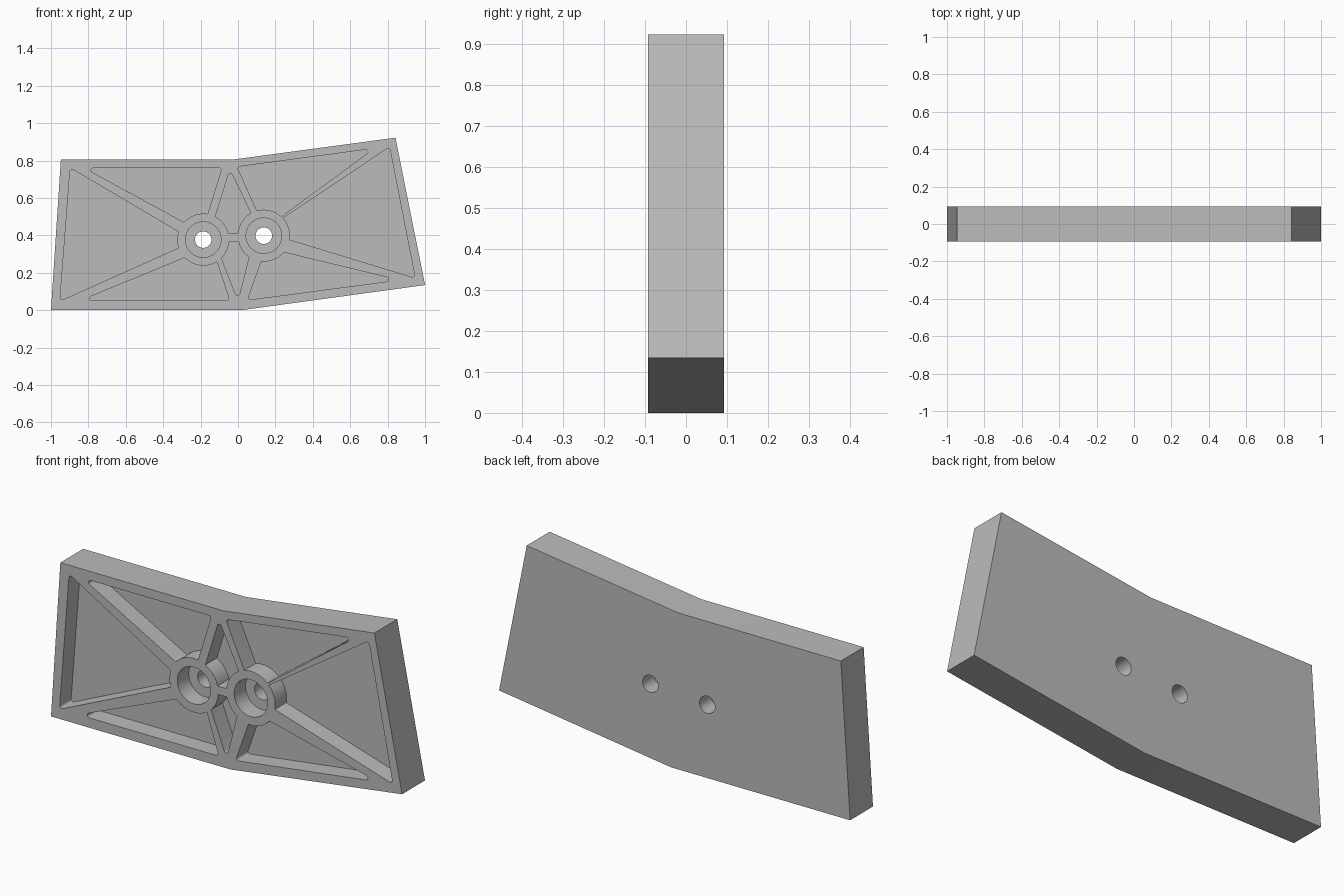
import bpy, bmesh, math
from mathutils import Vector

HALF = 0.093                      # half thickness of the plate
FLOOR = 0.0                       # y of pocket and counterbore floors
FILLET = 0.012
BOSSES = [(-0.186, 0.377), (0.138, 0.398)]

cube = bpy.data.objects.get("Cube")
if cube:
    bpy.data.objects.remove(cube)

grey = bpy.data.materials.new("light grey")
grey.use_nodes = True
grey.diffuse_color = (0.5, 0.5, 0.5, 1)
grey.node_tree.nodes["Principled BSDF"].inputs["Base Color"].default_value = (0.5, 0.5, 0.5, 1)


def rounded(points, radius, steps=8):
    """Replace every corner of an outline with a tangent arc."""
    result = []
    pts = [Vector(p) for p in points]
    for i, corner in enumerate(pts):
        a = (pts[i - 1] - corner).normalized()
        b = (pts[(i + 1) % len(pts)] - corner).normalized()
        half = a.angle(b) / 2
        centre = corner + (a + b).normalized() * radius / math.sin(half)
        tangent = radius / math.tan(half)
        start, end = corner + a * tangent - centre, corner + b * tangent - centre
        sweep = math.pi - 2 * half
        for k in range(steps + 1):
            t = k / steps
            arc = (start * math.sin((1 - t) * sweep) + end * math.sin(t * sweep)) / math.sin(sweep)
            result.append(centre + arc)
    return result


def circle(centre, radius, count=64):
    return [(centre[0] + radius * math.cos(math.tau * k / count),
             centre[1] + radius * math.sin(math.tau * k / count)) for k in range(count)]


def prisms(name, outlines, y0, y1):
    """Extrude outlines in the xz plane from y0 to y1 as one object."""
    bm = bmesh.new()
    for outline in outlines:
        face = bm.faces.new([bm.verts.new((x, y0, z)) for x, z in outline])
        ext = bmesh.ops.extrude_face_region(bm, geom=[face])
        moved = [g for g in ext["geom"] if isinstance(g, bmesh.types.BMVert)]
        bmesh.ops.translate(bm, verts=moved, vec=(0, y1 - y0, 0))
    bmesh.ops.recalc_face_normals(bm, faces=bm.faces)
    mesh = bpy.data.meshes.new(name)
    bm.to_mesh(mesh)
    bm.free()
    obj = bpy.data.objects.new(name, mesh)
    bpy.context.collection.objects.link(obj)
    mesh.materials.append(grey)
    return obj


def cut(target, cutter):
    """Subtract the cutter from the target and discard the cutter."""
    cutter.hide_render = True
    mod = target.modifiers.new("cut", "BOOLEAN")
    mod.operation, mod.solver, mod.object = "DIFFERENCE", "EXACT", cutter
    bpy.ops.object.select_all(action="DESELECT")
    bpy.context.view_layer.objects.active = target
    target.select_set(True)
    bpy.ops.object.modifier_apply(modifier=mod.name)
    bpy.data.objects.remove(cutter)


# Bent plate outline
plate = prisms("bent_plate", [[(-1, 0), (0.02, 0), (1, 0.134), (0.842, 0.922),
                               (-0.02, 0.806), (-0.947, 0.806)]], -HALF, HALF)

# Pockets between the ribs; inner corners end inside the bosses
pocket_outlines = [
    [(-0.897, 0.76), (-0.952, 0.049), (-0.235, 0.37)],     # left end
    [(-0.821, 0.76), (-0.086, 0.76), (-0.193, 0.418)],     # upper left
    [(-0.842, 0.051), (-0.045, 0.051), (-0.139, 0.34)],    # lower left
    [(-0.043, 0.752), (-0.144, 0.426), (-0.144, 0.41), (0.107, 0.41), (0.107, 0.436)],
    [(0, 0.051), (-0.123, 0.367), (0.08, 0.367)],          # lower middle
    [(-0.005, 0.766), (0.727, 0.864), (0.144, 0.436)],     # upper right
    [(0.051, 0.054), (0.858, 0.161), (0.15, 0.332)],       # lower right
    [(0.81, 0.872), (0.947, 0.172), (0.134, 0.42)],        # right end
]
pockets = prisms("pocket_cutter", [rounded(p, FILLET) for p in pocket_outlines], -0.2, FLOOR)
cut(pockets, prisms("boss_keeper", [circle(c, 0.139) for c in BOSSES], -0.3, 0.3))
cut(plate, pockets)

# Counterbores and through holes in the bosses
cut(plate, prisms("counterbore_cutter", [circle(c, 0.095) for c in BOSSES], -0.2, FLOOR))
cut(plate, prisms("hole_cutter", [circle(c, 0.044, 48) for c in BOSSES], -0.3, 0.3))

# Smooth the round walls, keep the machined edges sharp
bpy.ops.object.select_all(action="DESELECT")
plate.select_set(True)
bpy.context.view_layer.objects.active = plate
bpy.ops.object.shade_smooth_by_angle(angle=math.radians(28))
for poly in plate.data.polygons:
    if abs(poly.normal.y) > 0.99:
        poly.use_smooth = False
